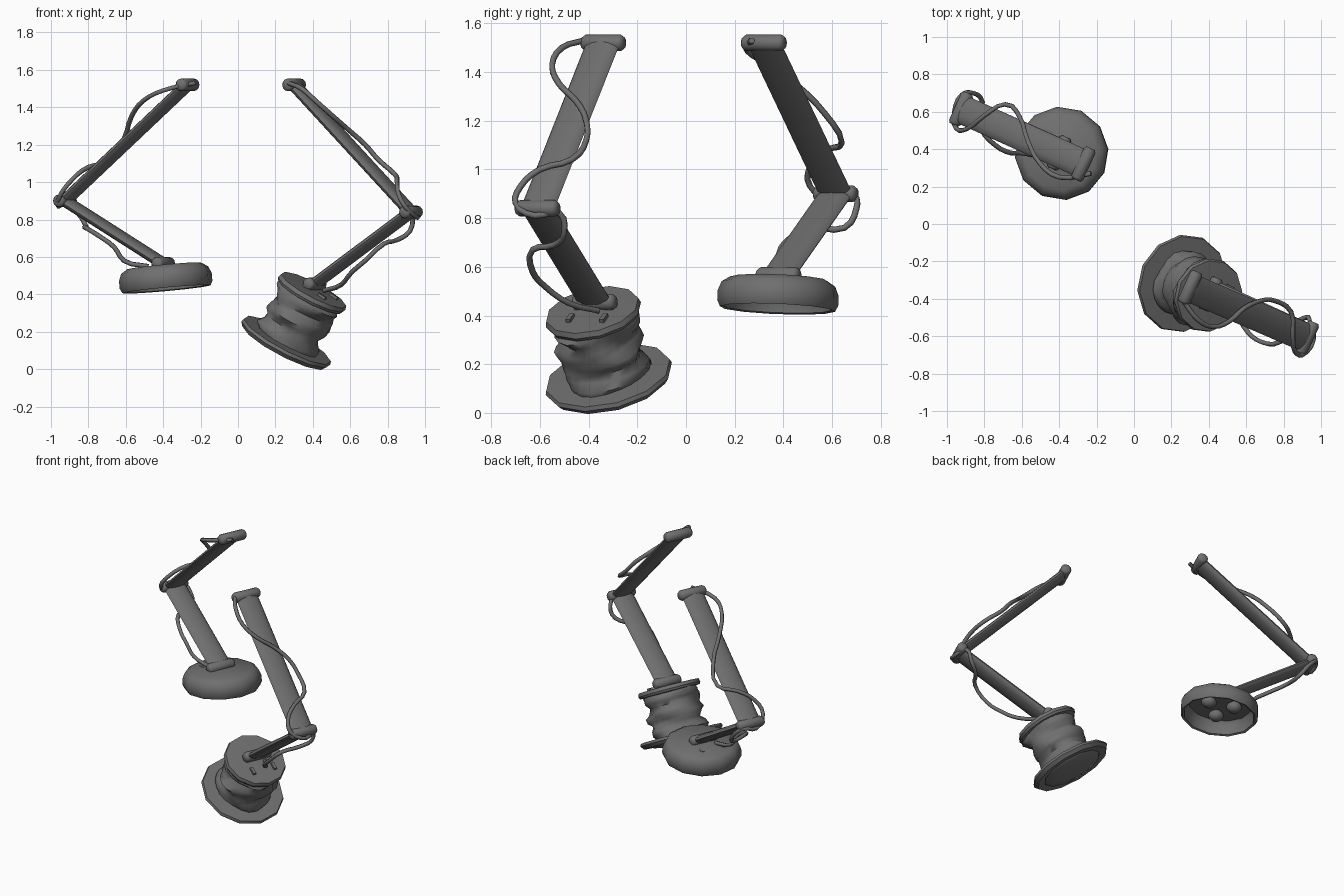
import bpy, bmesh, math
from mathutils import Vector, Matrix

cube = bpy.data.objects.get("Cube")
if cube:
    bpy.data.objects.remove(cube)

grey = bpy.data.materials.new("dark grey metal")
grey.use_nodes = True
COLOUR = (0.16, 0.16, 0.16, 1)
grey.diffuse_color = COLOUR
grey.node_tree.nodes["Principled BSDF"].inputs["Base Color"].default_value = COLOUR

UP = Vector((0, 0, 1))
HINGE = Vector((0.416, 0.909, 0))      # shared hinge direction
REACH = Vector((0.909, -0.416, 0))     # direction the arms swing in


def frame(origin, x, y, z):
    m = Matrix((x, y, z)).transposed().to_4x4()
    m.translation = origin
    return m


def finish(name, bm, angle=40):
    bmesh.ops.recalc_face_normals(bm, faces=bm.faces)
    mesh = bpy.data.meshes.new(name)
    bm.to_mesh(mesh)
    bm.free()
    mesh.materials.append(grey)
    obj = bpy.data.objects.new(name, mesh)
    bpy.context.collection.objects.link(obj)
    bpy.ops.object.select_all(action="DESELECT")
    obj.select_set(True)
    bpy.context.view_layer.objects.active = obj
    bpy.ops.object.shade_smooth_by_angle(angle=math.radians(angle))
    return obj


def lathe(name, profile, matrix, sides=12, wobble=None, angle=40):
    """Spin (radius, height) points; wobble(angle, height) shifts the radius."""
    bm = bmesh.new()
    rings = []
    for r, z in profile:
        if r == 0:
            rings.append([bm.verts.new((0, 0, z))] * sides)
            continue
        ring = []
        for i in range(sides):
            a = math.tau * i / sides
            rr = r + (wobble(a, z) if wobble else 0)
            ring.append(bm.verts.new((rr * math.cos(a), rr * math.sin(a), z)))
        rings.append(ring)
    for low, high in zip(rings, rings[1:]):
        for i in range(sides):
            j = (i + 1) % sides
            corners = list(dict.fromkeys((low[i], low[j], high[j], high[i])))
            bm.faces.new(corners)
    bm.transform(matrix)
    return finish(name, bm, angle)


def pivot(name, centre, radius=0.034):
    half = 0.093
    profile = [(0, -half), (radius * 0.7, -half), (radius, -half + 0.014),
               (radius, half - 0.014), (radius * 0.7, half), (0, half)]
    lathe(name, profile, frame(centre, REACH, UP, HINGE), angle=60)


def arm(name, start, end):
    # Flat oval bar running between two pivots
    along = end - start
    axis = along.normalized()
    m = frame((start + end) / 2, HINGE, axis.cross(HINGE), axis)
    bm = bmesh.new()
    bmesh.ops.create_cone(bm, cap_ends=True, segments=12, radius1=1, radius2=1,
                          depth=along.length,
                          matrix=m @ Matrix.Diagonal((0.077, 0.028, 1, 1)))
    finish(name, bm, 60)


def cord(name, points):
    curve = bpy.data.curves.new(name, "CURVE")
    curve.dimensions = "3D"
    curve.bevel_depth = 0.013
    curve.bevel_resolution = 1
    curve.resolution_u = 3
    curve.use_fill_caps = True
    spline = curve.splines.new("BEZIER")
    spline.bezier_points.add(len(points) - 1)
    for bp, co in zip(spline.bezier_points, points):
        bp.co = co
        bp.handle_left_type = bp.handle_right_type = "AUTO"
    curve.materials.append(grey)
    obj = bpy.data.objects.new(name, curve)
    bpy.context.collection.objects.link(obj)


def lugs(name, centre, reach, axis):
    # Small paired brackets fixing the pivot to the head
    side = axis.cross(HINGE)
    if side.dot(reach) < 0:
        side = -side
    bm = bmesh.new()
    for along in (0, 0.1):
        for s in (-1, 1):
            pos = centre + side * along + HINGE * s * 0.076 - axis * 0.025
            m = frame(pos, side, HINGE, axis) @ Matrix.Diagonal((0.05, 0.02, 0.03, 1))
            bmesh.ops.create_cube(bm, size=1, matrix=m)
    finish(name, bm)


def lamp_arm(label, reach, top, elbow, head, axis):
    top, elbow, head = Vector(top), Vector(elbow), Vector(head)
    pivot(label + "_top_pivot", top)
    pivot(label + "_elbow_pivot", elbow)
    pivot(label + "_head_pivot", head)
    arm(label + "_upper_arm", top, elbow)
    arm(label + "_lower_arm", elbow, head)
    lugs(label + "_head_lugs", head, reach, axis)


def head_frame(origin, reach, tilt):
    axis = reach * math.sin(tilt) + UP * math.cos(tilt)
    return frame(origin, HINGE.cross(axis), HINGE, axis), axis


# Rear lamp: shallow dish with three bulbs
dish, axis = head_frame((-0.383, 0.376, 0.432), -REACH, 0.1)
lamp_arm("rear", -REACH, (-0.27, 0.32, 1.52), (-0.925, 0.615, 0.9),
         (-0.40, 0.38, 0.565), axis)
lathe("dish_shade", [(0, 0.09), (0.2, 0.085), (0.222, 0.05), (0.225, 0), (0.238, -0.005),
                     (0.25, 0.02), (0.25, 0.06), (0.235, 0.098), (0.2, 0.12), (0, 0.125)],
      dish, angle=50)
for i in range(3):
    a = math.tau * i / 3 + 0.5
    spot = dish @ Matrix.Translation((0.095 * math.cos(a), 0.095 * math.sin(a), 0.055))
    lathe("bulb", [(0, -0.035), (0.03, -0.028), (0.05, -0.005), (0.045, 0.015),
                   (0.025, 0.035), (0, 0.035)], spot, angle=60)
cord("rear_cord", [
    (-0.23, 0.27, 1.53), (-0.40, 0.25, 1.49), (-0.50, 0.32, 1.44), (-0.57, 0.45, 1.35),
    (-0.61, 0.57, 1.23), (-0.69, 0.64, 1.11), (-0.80, 0.58, 1.08), (-0.89, 0.51, 1.01),
    (-0.95, 0.51, 0.93), (-0.96, 0.60, 0.87), (-0.92, 0.69, 0.89), (-0.86, 0.70, 0.84),
    (-0.81, 0.65, 0.76), (-0.82, 0.52, 0.76), (-0.74, 0.42, 0.71), (-0.66, 0.38, 0.65),
    (-0.61, 0.38, 0.58), (-0.48, 0.36, 0.55)])

# Front lamp: crumpled drum with a wide brim
drum, axis = head_frame((0.24, -0.31, 0.11), REACH, math.radians(30))
lamp_arm("front", REACH, (0.30, -0.34, 1.52), (0.925, -0.61, 0.84),
         (0.41, -0.375, 0.455), axis)
lathe("drum_brim", [(0, -0.015), (0.12, -0.01), (0.19, 0.005), (0.2, 0.015), (0.25, 0.012),
                    (0.268, 0.035), (0.262, 0.052), (0.16, 0.055)], drum)


def crumple(a, z):
    return (0.011 * math.sin(3 * a + 30 * z) + 0.008 * math.sin(2 * a - 75 * z)
            + 0.005 * math.sin(5 * a + 50 * z))


body = [(0.168 + 0.012 * math.sin(i * 1.6), 0.045 + 0.029 * i) for i in range(11)]
lathe("drum_body", body, drum, sides=24, wobble=crumple, angle=70)
lathe("drum_lid", [(0.14, 0.32), (0.195, 0.325), (0.202, 0.34), (0.195, 0.362), (0, 0.37)], drum)
cord("front_cord", [
    (0.27, -0.42, 1.53), (0.34, -0.51, 1.50), (0.42, -0.55, 1.43), (0.51, -0.52, 1.35),
    (0.59, -0.45, 1.28), (0.68, -0.41, 1.20), (0.75, -0.41, 1.12), (0.84, -0.47, 1.04),
    (0.85, -0.60, 1.00), (0.86, -0.68, 0.93), (0.90, -0.70, 0.86), (0.96, -0.62, 0.81),
    (0.94, -0.52, 0.82), (0.92, -0.50, 0.74), (0.85, -0.54, 0.69), (0.78, -0.63, 0.67),
    (0.68, -0.63, 0.58), (0.61, -0.58, 0.52), (0.55, -0.48, 0.45), (0.46, -0.36, 0.42)])
